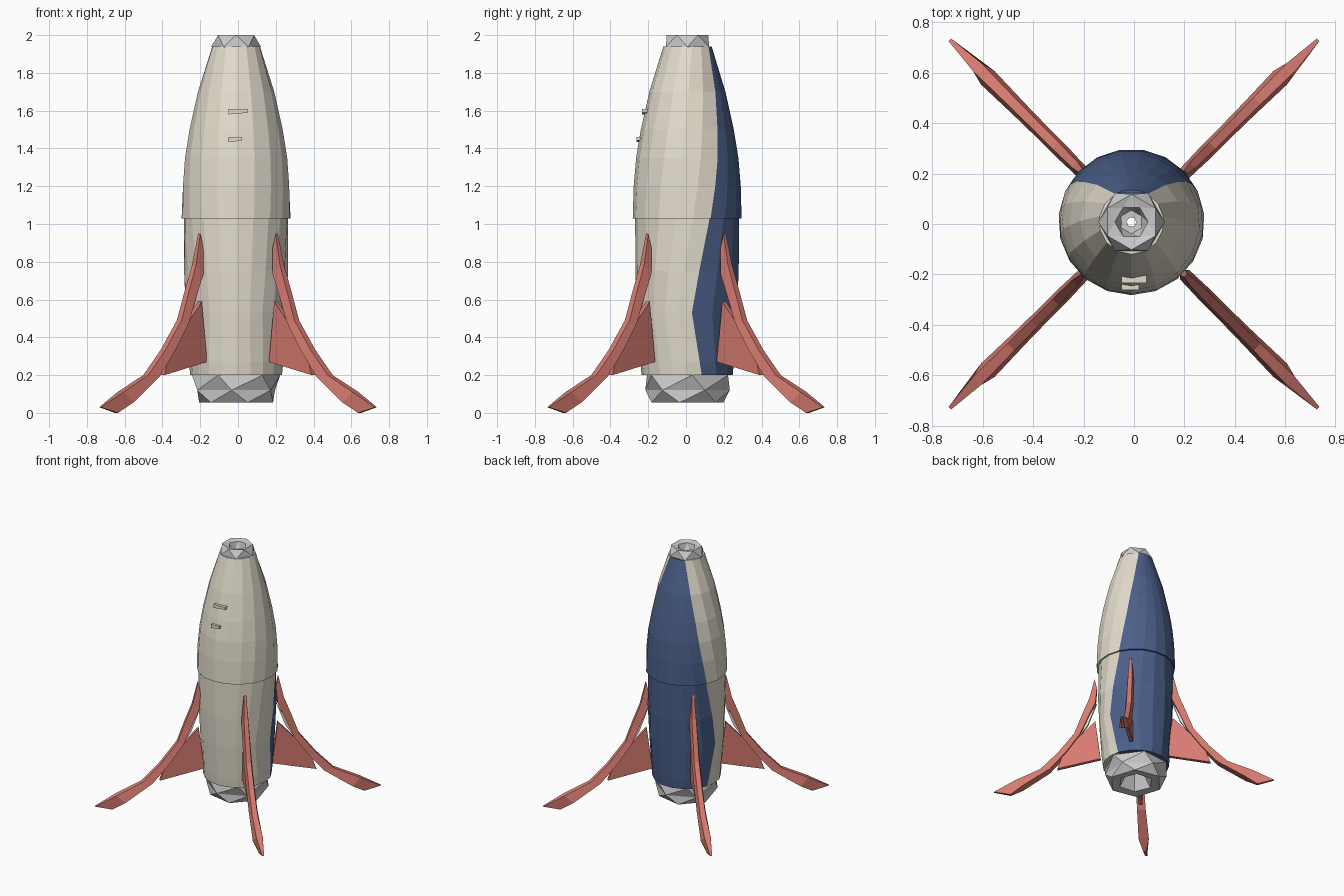
import bpy, bmesh
from math import cos, sin, pi, radians

if "Cube" in bpy.data.objects:
    bpy.data.objects.remove(bpy.data.objects["Cube"])

CX, CY = -0.01, 0.008


def material(name, rgb):
    m = bpy.data.materials.new(name)
    m.diffuse_color = (*rgb, 1)
    m.use_nodes = True
    m.node_tree.nodes["Principled BSDF"].inputs["Base Color"].default_value = m.diffuse_color
    return m


CREAM = material("cream", (0.77, 0.72, 0.61))
BLUE = material("blue", (0.07, 0.115, 0.25))
RED = material("red", (0.68, 0.2, 0.165))


def add_object(name, verts, faces, mat=None):
    me = bpy.data.meshes.new(name)
    me.from_pydata(verts, [], faces)
    bm = bmesh.new()
    bm.from_mesh(me)
    bmesh.ops.recalc_face_normals(bm, faces=bm.faces)
    bm.to_mesh(me)
    bm.free()
    ob = bpy.data.objects.new(name, me)
    bpy.context.collection.objects.link(ob)
    if mat:
        me.materials.append(mat)
    return ob


def panel(name, profile, back, mat):
    """Part of a lathed hull; profile = (z, radius, seam angle)."""
    n = 7 if back else 12
    verts, faces = [], []
    for z, r, seam in profile:
        a0, a1 = (seam, 180 - seam) if back else (180 - seam, 360 + seam)
        for i in range(n + 1):
            a = radians(a0 + (a1 - a0) * i / n)
            verts.append((CX + r * cos(a), CY + r * sin(a), z))
    for j in range(len(profile) - 1):
        for i in range(n):
            k = j * (n + 1) + i
            faces.append((k, k + 1, k + n + 2, k + n + 1))
    add_object(name, verts, faces, mat)


def faceted_ring(name, rings, sides=6):
    """Hexagonal ring, each level = (z, radius, twist), triangulated between."""
    verts, faces = [], []
    for z, r, t in rings:
        for i in range(sides):
            a = 2 * pi * (i + t) / sides
            verts.append((CX + r * cos(a), CY + r * sin(a), z))
    for j in range(len(rings)):
        p, q = j * sides, (j + 1) % len(rings) * sides
        for i in range(sides):
            k = (i + 1) % sides
            faces += [(p + i, p + k, q + i), (p + k, q + k, q + i)]
    add_object(name, verts, faces)


def radial(r, z, w, a):
    """Point at radius r and height z, offset w sideways, in the plane at angle a."""
    return (r * cos(a) - w * sin(a), r * sin(a) + w * cos(a), z)


def plate(name, outline, w, a, mat):
    n = len(outline)
    verts = [radial(r, z, s * w, a) for s in (-1, 1) for r, z in outline]
    faces = [tuple(range(n)), tuple(range(n, 2 * n))]
    faces += [(i, (i + 1) % n, n + (i + 1) % n, n + i) for i in range(n)]
    add_object(name, verts, faces, mat)


# hull: upper shell overhangs the lower one; the back carries a blue panel
upper = [(1.03, 0.1, 25), (1.03, 0.29, 25), (1.2, 0.285, 31), (1.35, 0.272, 36),
         (1.5, 0.247, 40), (1.7, 0.202, 47), (1.94, 0.128, 60), (1.94, 0.06, 60)]
lower = [(0.2, 0.1, 18), (0.2, 0.243, 18), (0.27, 0.25, 15), (0.53, 0.267, 5),
         (0.75, 0.276, 13), (1.03, 0.277, 25)]
for label, prof in (("upper", upper), ("lower", lower)):
    panel(label + "_hull", prof, False, CREAM)
    panel(label + "_back_panel", prof, True, BLUE)

# grey nose ring and engine nozzle
faceted_ring("nose_ring", [(1.938, 0.132, 0), (2.0, 0.11, 0.5),
                           (1.99, 0.066, 1.0), (1.93, 0.045, 1.5)])
faceted_ring("engine_nozzle", [(0.2, 0.235, 0.1), (0.12, 0.225, 0.4), (0.055, 0.2, 0.8),
                               (0.06, 0.13, 0.9), (0.2, 0.05, 1.0)])

# small steps on the front
for i, (z, y) in enumerate(((1.595, -0.225), (1.448, -0.253))):
    x0, x1 = -0.05, 0.05 - 0.03 * i
    verts = [(x, yy, zz) for x, h in ((x0, 0.015), (x1, 0.006))
             for yy, zz in ((y - 0.008, z - h), (y - 0.008, z + 0.013),
                            (y + 0.04, z + 0.013), (y + 0.04, z - h))]
    faces = [(0, 1, 2, 3), (4, 5, 6, 7)] + [(k, (k + 1) % 4, 4 + (k + 1) % 4, 4 + k)
                                            for k in range(4)]
    add_object(f"front_step_{i + 1}", verts, faces, CREAM)

# four legs: swept bar (outer r, z, inner r, z, half width), web fin and strut
bar = [(0.29, 0.95, 0.272, 0.87, 0.014), (0.33, 0.78, 0.283, 0.74, 0.026),
       (0.385, 0.64, 0.345, 0.6, 0.028), (0.44, 0.49, 0.395, 0.48, 0.03),
       (0.56, 0.335, 0.5, 0.33, 0.03), (0.69, 0.2, 0.62, 0.19, 0.032),
       (0.88, 0.11, 0.82, 0.055, 0.038), (1.032, 0.03, 0.91, 0.0, 0.012)]
web = [(0.285, 0.59), (0.245, 0.27), (0.565, 0.2), (0.53, 0.3), (0.48, 0.38)]
strut = [(0.275, 0.74), (0.35, 0.6), (0.43, 0.46), (0.52, 0.31), (0.45, 0.4), (0.34, 0.56)]
for q in range(4):
    a = pi / 4 + q * pi / 2
    verts, faces = [], []
    for ro, zo, ri, zi, w in bar:
        verts += [radial(ro, zo, -w * 0.6, a), radial(ro, zo, w * 0.6, a),
                  radial(ri, zi, w, a), radial(ri, zi, -w, a)]
    for j in range(len(bar) - 1):
        for i in range(4):
            p, k = 4 * j, (i + 1) % 4
            faces.append((p + i, p + k, p + 4 + k, p + 4 + i))
    e = len(verts) - 4
    faces += [(0, 1, 2, 3), (e, e + 1, e + 2, e + 3)]
    add_object(f"leg_{q + 1}", verts, faces, RED)
    plate(f"leg_web_{q + 1}", web, 0.014, a, RED)
    plate(f"leg_strut_{q + 1}", strut, 0.01, a, CREAM)
